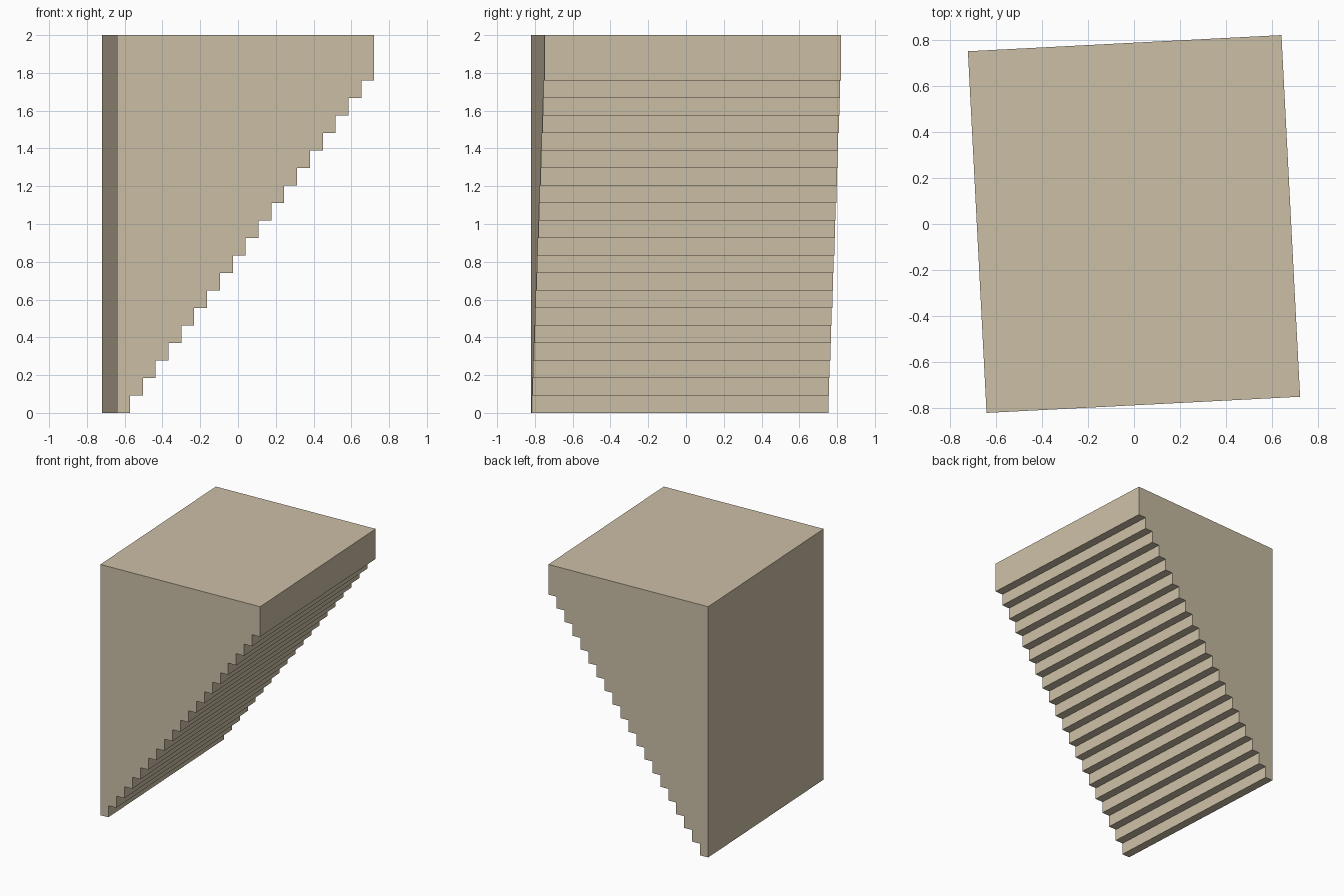
import bpy, bmesh, math

if "Cube" in bpy.data.objects:
    bpy.data.objects.remove(bpy.data.objects["Cube"])

STEPS = 20
WIDTH, DEPTH, HEIGHT = 1.363, 1.572, 2.0
RUN, RISE = WIDTH / STEPS, 1.76 / (STEPS - 1)

# Sandy stone colour
stone = bpy.data.materials.new("sandy_stone")
stone.diffuse_color = (0.60, 0.52, 0.38, 1)
stone.use_nodes = True
stone.node_tree.nodes["Principled BSDF"].inputs["Base Color"].default_value = stone.diffuse_color

# Side profile: flat top, straight back, stepped underside
profile = [(-WIDTH / 2, HEIGHT)]
for i in range(STEPS):
    x, z = -WIDTH / 2 + i * RUN, i * RISE
    profile += [(x, z), (x + RUN, z)]
profile.append((WIDTH / 2, HEIGHT))

# Extrude the profile along the depth
bm = bmesh.new()
face = bm.faces.new([bm.verts.new((x, -DEPTH / 2, z)) for x, z in profile])
ext = bmesh.ops.extrude_face_region(bm, geom=[face])
verts = [v for v in ext["geom"] if isinstance(v, bmesh.types.BMVert)]
bmesh.ops.translate(bm, verts=verts, vec=(0, DEPTH, 0))
bmesh.ops.recalc_face_normals(bm, faces=bm.faces)
mesh = bpy.data.meshes.new("inverted_stair_block")
bm.to_mesh(mesh)
bm.free()
mesh.materials.append(stone)

# Whole block is turned slightly about the vertical
block = bpy.data.objects.new("inverted_stair_block", mesh)
block.rotation_euler.z = math.radians(2.95)
bpy.context.collection.objects.link(block)
